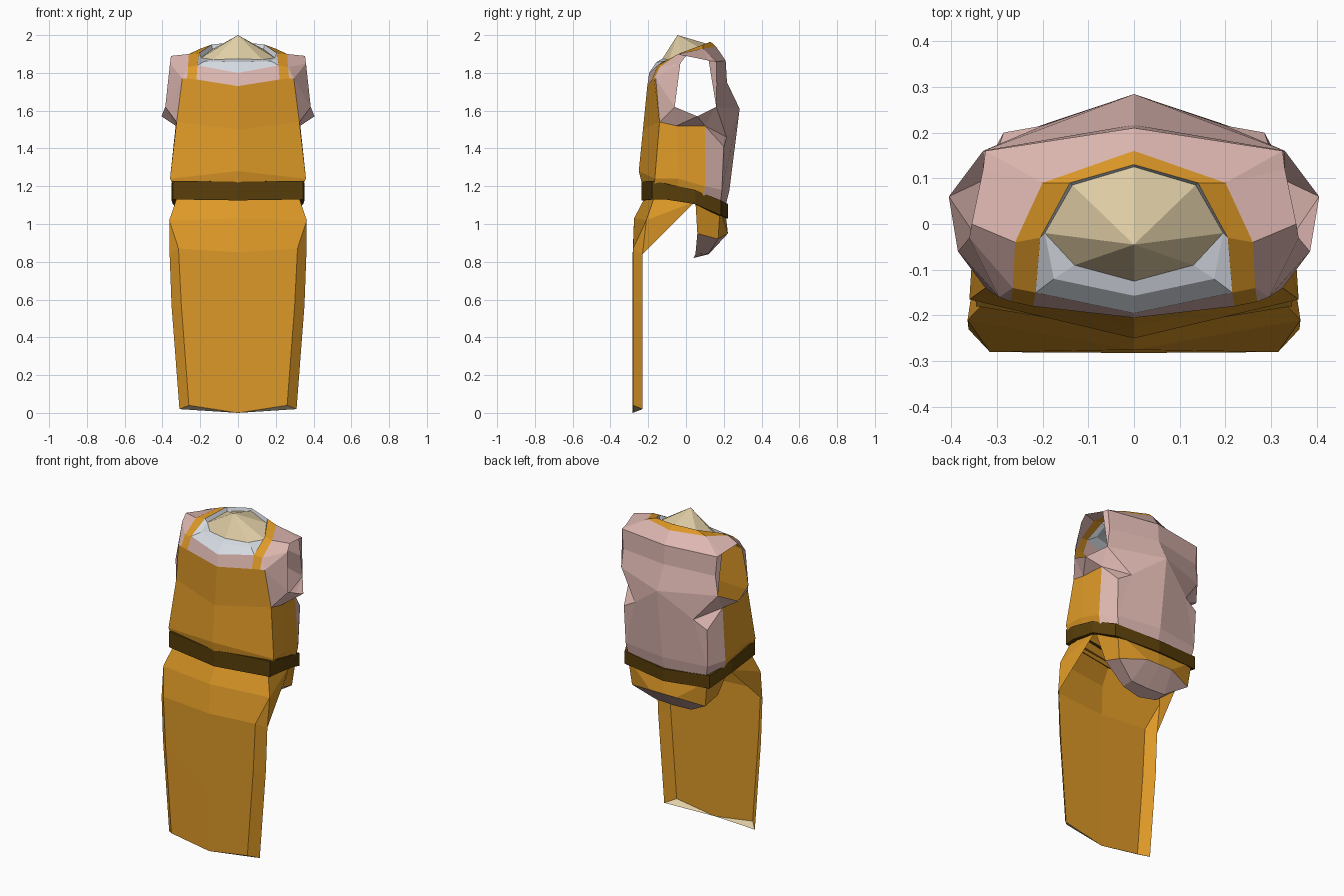
import bpy, bmesh
from mathutils import Vector

if "Cube" in bpy.data.objects:
    bpy.data.objects.remove(bpy.data.objects["Cube"])


def material(name, rgb):
    m = bpy.data.materials.new(name)
    m.diffuse_color = (*rgb, 1)
    m.use_nodes = True
    m.node_tree.nodes["Principled BSDF"].inputs["Base Color"].default_value = m.diffuse_color
    return m


ORANGE = material("orange cloth", (0.72, 0.315, 0.02))
PINK = material("pink cloth", (0.73, 0.475, 0.44))
BROWN = material("dark brown leather", (0.10, 0.048, 0.003))
CREAM = material("cream lining", (0.75, 0.62, 0.38))
WHITE = material("white collar", (0.68, 0.72, 0.78))


def half_shell(name, points, faces, mat, centre):
    """Build the right half from named points, face it away from centre, mirror it."""
    bm = bmesh.new()
    verts = {}
    for face in faces.split(","):
        keys = face.split()
        for k in keys:
            if k not in verts:
                verts[k] = bm.verts.new(points[k])
        bm.faces.new([verts[k] for k in keys])
    bm.normal_update()
    for f in bm.faces:
        if f.normal.dot(f.calc_center_median() - Vector(centre)) < 0:
            f.normal_flip()
    mesh = bpy.data.meshes.new(name)
    bm.to_mesh(mesh)
    bm.free()
    mesh.materials.append(mat)
    obj = bpy.data.objects.new(name, mesh)
    bpy.context.collection.objects.link(obj)
    mod = obj.modifiers.new("mirror", 'MIRROR')
    mod.use_clip = True
    mod.merge_threshold = 0.0005
    return obj


# Torso points: a waist, b hips, c ribs, f bib top, n neckline, s strap edge,
# h armhole, d/g/e back
body = {
    "a0": (0, -.22, 1.16), "a1": (.325, -.17, 1.17), "a2": (.33, -.04, 1.15),
    "a3": (.32, .09, 1.12), "a4": (.26, .18, 1.08), "a5": (0, .20, 1.06),
    "b0": (0, -.25, 1.28), "b1": (.36, -.165, 1.24), "b2": (.352, -.04, 1.24),
    "b3": (.34, .10, 1.20), "b4": (.28, .19, 1.18), "b5": (0, .23, 1.18),
    "c0": (0, -.228, 1.50), "c1": (.325, -.14, 1.54), "c2": (.33, -.05, 1.52),
    "c3": (.32, .10, 1.52), "c4": (.285, .20, 1.41), "c5": (.20, .215, 1.46),
    "f0": (0, -.205, 1.73), "fa": (.22, -.18, 1.765), "fb": (.27, -.17, 1.77),
    "f1": (.295, -.16, 1.77),
    "n0": (0, -.195, 1.80), "n1": (.215, -.15, 1.84), "n2": (.205, -.03, 1.905),
    "n3": (.14, .09, 1.95), "n4": (0, .13, 1.965),
    "s1": (.265, -.14, 1.83), "s2": (.26, -.04, 1.90), "s3": (.20, .09, 1.928),
    "s4": (0, .16, 1.938),
}
back = {
    "h1": (.385, -.06, 1.62), "h2": (.405, .06, 1.57), "h3": (.33, .16, 1.62),
    "h4": (.33, .12, 1.865), "h5": (.355, 0, 1.89), "h6": (.36, -.03, 1.85),
    "d5": (0, .284, 1.61), "g4": (.315, .163, 1.74), "g5": (0, .217, 1.75),
    "e4": (.325, .16, 1.86), "e5": (0, .21, 1.865),
}
body.update(back)
MID = (0, 0, 1.5)

half_shell("bib", body,
           "a0 a1 b1 b0, b0 b1 c1 c0, c0 c1 f1 fb fa f0,"
           "a1 a2 b2 b1, a2 a3 b3 b2, b1 b2 c2 c1, b2 b3 c3 c2", ORANGE, MID)
half_shell("neck_strap", body,
           "fa fb s1 n1, n1 s1 s2 n2, n2 s2 s3 n3, n3 s3 s4 n4", ORANGE, MID)
half_shell("shirt_front", body,
           "f0 fa n1 n0, fb f1 s1, f1 c1 h1, f1 h1 h6, s1 f1 h6, s1 h6 h5 s2,"
           "s2 h5 h4 s3, s3 h4 e4, s3 e4 e5 s4", PINK, MID)
half_shell("shirt_back", body,
           "a3 a4 b4 b3, a4 a5 b5 b4, b3 b4 c4 c3, b4 c5 c4, b4 b5 d5 c5, c5 d5 h3,"
           "h3 d5 g5 g4, g4 g5 e5 e4, h3 g4 e4 h4", PINK, MID)
half_shell("underarm", body,
           "c1 c2 h1, c2 h2 h1, c2 c3 h2, c3 h3 h2, c3 c5 h3, c3 c4 c5",
           PINK, (0, 0, 1.8))

# Collar: band between the neckline and the neck, with a raised front rim
neck = {k: body[k] for k in ("n0", "n1", "n2", "n3", "n4")}
neck.update({
    "r0": (0, -.157, 1.857), "r1": (.175, -.12, 1.862),
    "m0": (0, -.125, 1.875), "m1": (.13, -.09, 1.87), "m2": (.195, -.02, 1.88),
    "m3": (.135, .085, 1.925), "m4": (0, .125, 1.95), "tip": (0, -.045, 2.0),
})
half_shell("collar", neck,
           "n0 n1 r1 r0, r0 r1 m1 m0, n1 n2 m2 r1, r1 m2 m1, n2 n3 m3 m2, n3 n4 m4 m3",
           WHITE, (0, 0, 0))
half_shell("neck", neck, "m0 m1 tip, m1 m2 tip, m2 m3 tip, m3 m4 tip", CREAM, MID)

# Belt: sloping band with ledges reaching in to the waist
belt_path = [(0, -.235, 1.125, 1.225), (.345, -.18, 1.13, 1.228), (.353, -.11, 1.13, 1.215),
             (.345, .05, 1.105, 1.18), (.29, .185, 1.045, 1.125), (0, .223, 1.03, 1.105)]
belt, strips = {}, []
for i, (x, y, lo, hi) in enumerate(belt_path):
    for key, scale, z in (("p", .93, lo), ("q", 1, lo), ("r", 1, hi), ("t", .90, hi)):
        belt[f"{key}{i}"] = (x * scale, y * scale, z)
for i in range(len(belt_path) - 1):
    for u, v in ("pq", "qr", "rt"):
        strips.append(f"{u}{i} {u}{i+1} {v}{i+1} {v}{i}")
half_shell("belt", belt, ",".join(strips), BROWN, (0, 0, 1.13))

# Apron skirt: front panel with side flaps folded back, open behind
skirt = {
    "t0": (0, -.212, 1.15), "t1": (.32, -.165, 1.15), "t2": (.325, .05, 1.12),
    "u0": (0, -.275, 1.03), "u1": (.364, -.21, 1.02),
    "v0": (0, -.282, .85), "v1": (.315, -.28, .87), "v2": (.362, -.23, .84),
    "w0": (0, -.282, .35), "w1": (.30, -.28, .57), "w2": (.352, -.23, .57),
    "x0": (0, -.282, 0), "x1": (.26, -.28, .04), "x2": (.31, -.23, .02),
}
half_shell("apron_skirt", skirt,
           "t0 t1 u1 u0, t1 t2 u1, u0 u1 v1 v0, u1 v2 v1, u1 t2 v2,"
           "v0 v1 w1 w0, v1 v2 w2 w1, w0 w1 x1 x0, w1 w2 x2 x1", ORANGE, (0, .3, .6))
half_shell("apron_hem", skirt, "x0 x1 x2", CREAM, (0, 0, 1))

# Seat below the belt at the back
seat = {
    "a3": (.325, .05, 1.12), "a4": (.27, .18, 1.08), "a5": (0, .21, 1.05),
    "k1": (.26, .06, .95), "k2": (.25, .17, .92), "k3": (.09, .222, .95),
    "k4": (0, .222, .95), "j0": (0, .04, .82), "j1": (.12, .05, .84),
    "j2": (.12, .12, .845), "j3": (0, .12, .84),
}
half_shell("seat", seat, "a3 a4 k2 k1, a4 a5 k4 k3, a4 k3 k2", ORANGE, (0, 0, 1))
half_shell("seat_bottom", seat, "k1 k2 j2 j1, k2 k3 j2, k3 k4 j3 j2, j0 j1 j2 j3",
           PINK, (0, .08, 1.1))
